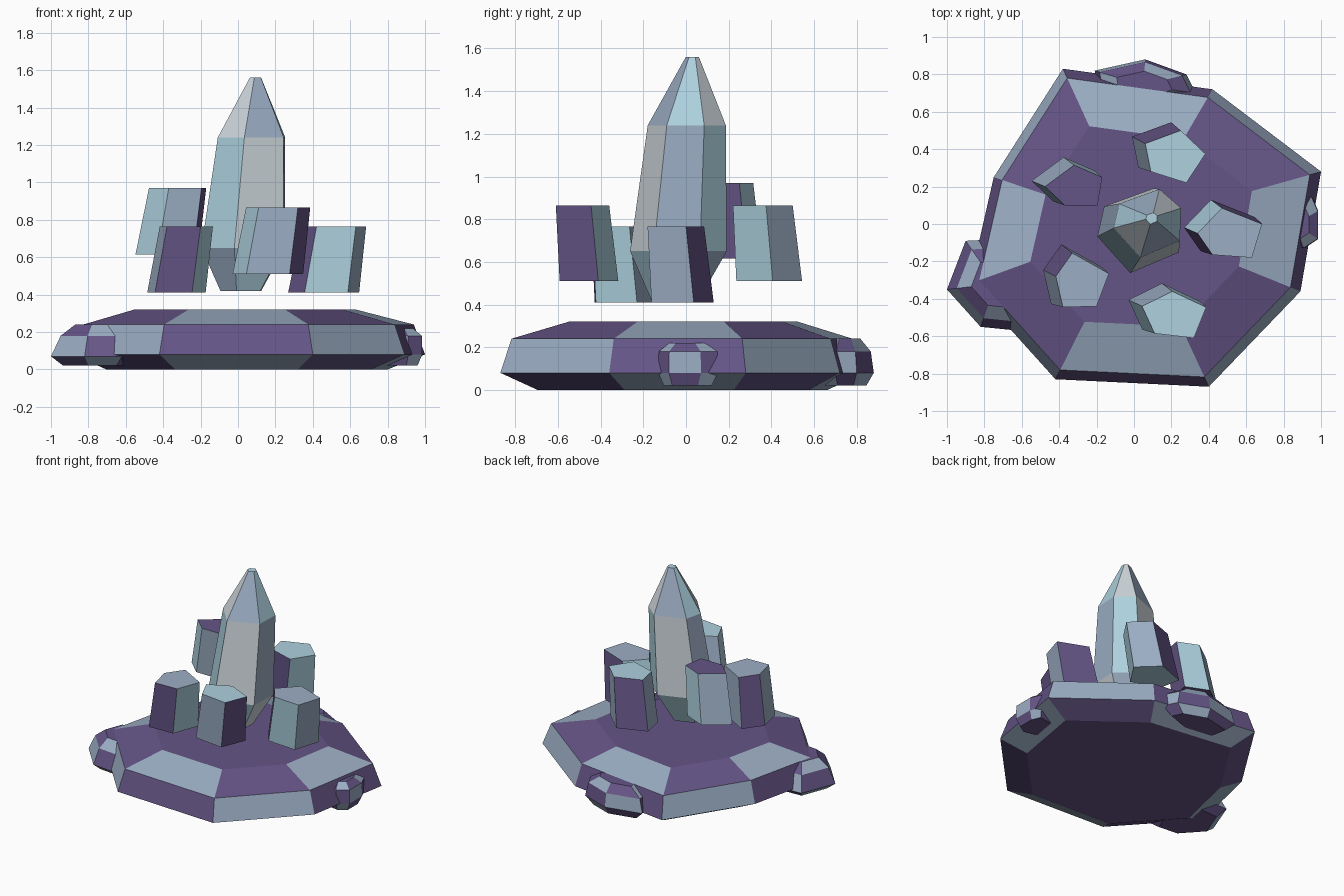
import bpy, bmesh
from math import cos, sin, radians
from mathutils import Vector

if "Cube" in bpy.data.objects:
    bpy.data.objects.remove(bpy.data.objects["Cube"])


def material(name, r, g, b):
    m = bpy.data.materials.new(name)
    m.diffuse_color = (r, g, b, 1)
    m.use_nodes = True
    m.node_tree.nodes["Principled BSDF"].inputs["Base Color"].default_value = m.diffuse_color
    return m


PURPLE = material("purple_stone", 0.13, 0.09, 0.24)
SLATE = material("blue_grey_stone", 0.33, 0.42, 0.55)
CYAN = material("pale_cyan", 0.42, 0.64, 0.74)
PALE = material("pale_grey", 0.62, 0.68, 0.72)


def loft(name, rings, palette, cap=0, shift=0):
    """Flat-faced solid from stacked rings, colours cycling over the faces."""
    bm = bmesh.new()
    loops = [[bm.verts.new(p) for p in ring] for ring in rings]
    n = len(loops[0])
    for j, (lo, hi) in enumerate(zip(loops, loops[1:])):
        for i in range(n):
            f = bm.faces.new((lo[i], lo[(i + 1) % n], hi[(i + 1) % n], hi[i]))
            f.material_index = (i + j + shift) % len(palette)
    for loop in (loops[0], loops[-1]):
        bm.faces.new(loop).material_index = cap
    bmesh.ops.recalc_face_normals(bm, faces=bm.faces)
    mesh = bpy.data.meshes.new(name)
    bm.to_mesh(mesh)
    bm.free()
    for m in palette:
        mesh.materials.append(m)
    ob = bpy.data.objects.new(name, mesh)
    bpy.context.collection.objects.link(ob)
    return ob


def rock(name, outline, centre, levels, shift=0):
    """Stack scaled copies of an outline: levels are (z, scale)."""
    c = Vector(centre)
    rings = []
    for z, s in levels:
        flat = [c + (Vector(p) - c) * s for p in outline]
        rings.append([(p.x, p.y, z) for p in flat])
    return loft(name, rings, [PURPLE, SLATE], shift=shift)


# Faceted base slab
rock("base_slab",
     [(1.0, 0.28), (0.42, 0.72), (-0.38, 0.83), (-0.75, 0.25),
      (-0.88, -0.32), (-0.42, -0.83), (0.40, -0.87), (0.89, -0.36)],
     (0, 0), [(0, 0.8), (0.08, 1), (0.24, 0.94), (0.32, 0.63)])

# Rim stones half sunk into the slab
rock("left_rim_stone",
     [(-0.90, -0.09), (-1.0, -0.35), (-0.82, -0.55),
      (-0.62, -0.57), (-0.5, -0.3), (-0.7, -0.08)],
     (-0.74, -0.32), [(0.02, 0.75), (0.07, 1), (0.18, 0.8), (0.24, 0.5)], 1)
rock("back_rim_stone",
     [(0.33, 0.70), (0.28, 0.80), (0.06, 0.88),
      (-0.21, 0.82), (-0.18, 0.65), (0.05, 0.60)],
     (0.05, 0.74), [(0.02, 0.75), (0.08, 1), (0.18, 0.9), (0.24, 0.55)])
rock("right_rim_stone",
     [(0.95, 0.15), (0.75, 0.12), (0.75, -0.10),
      (0.91, -0.13), (0.985, -0.08), (0.985, 0.07)],
     (0.86, 0.0), [(0.02, 0.8), (0.08, 1), (0.18, 0.98), (0.22, 0.6)])

# Tall leaning central crystal: (centre x, centre y, z, radius)
angles = [25, 73, 147, 188, 256, 330]
loft("central_crystal",
     [[(x + r * cos(radians(a)), y + r * sin(radians(a)), z) for a in angles]
      for x, y, z, r in [(0.02, -0.05, 0.42, 0.115), (0.037, -0.034, 0.65, 0.235),
                         (0.08, 0.005, 1.24, 0.19), (0.095, 0.03, 1.56, 0.032)]],
     [SLATE, CYAN, PALE], cap=1)

# Five-sided leaning shards floating above the slab: top outline, base height, cap colour
shards = {
    "front_left_shard": ([(-0.418, -0.28), (-0.33, -0.155), (-0.134, -0.265),
                          (-0.20, -0.44), (-0.38, -0.445)], 0.41, 1),
    "front_shard": ([(0.043, -0.44), (0.205, -0.36), (0.386, -0.445),
                     (0.32, -0.61), (0.11, -0.585)], 0.51, 2),
    "right_shard": ([(0.34, -0.05), (0.47, 0.085), (0.685, 0.0),
                     (0.63, -0.18), (0.42, -0.165)], 0.41, 1),
    "back_shard": ([(0.06, 0.43), (0.25, 0.50), (0.382, 0.375),
                    (0.28, 0.22), (0.09, 0.28)], 0.51, 2),
    "back_left_shard": ([(-0.476, 0.20), (-0.32, 0.315), (-0.17, 0.25),
                         (-0.195, 0.10), (-0.37, 0.10)], 0.615, 0),
}
LEAN = Vector((0.055, -0.03))
for k, (name, (top, z, cap)) in enumerate(shards.items()):
    top = [Vector(p) for p in top]
    c = sum(top, Vector((0, 0))) / len(top)
    foot = [c + (p - c) * 1.1 - LEAN for p in top]
    loft(name, [[(p.x, p.y, z) for p in foot], [(p.x, p.y, z + 0.355) for p in top]],
         [PURPLE, SLATE, CYAN], cap=cap, shift=k)
